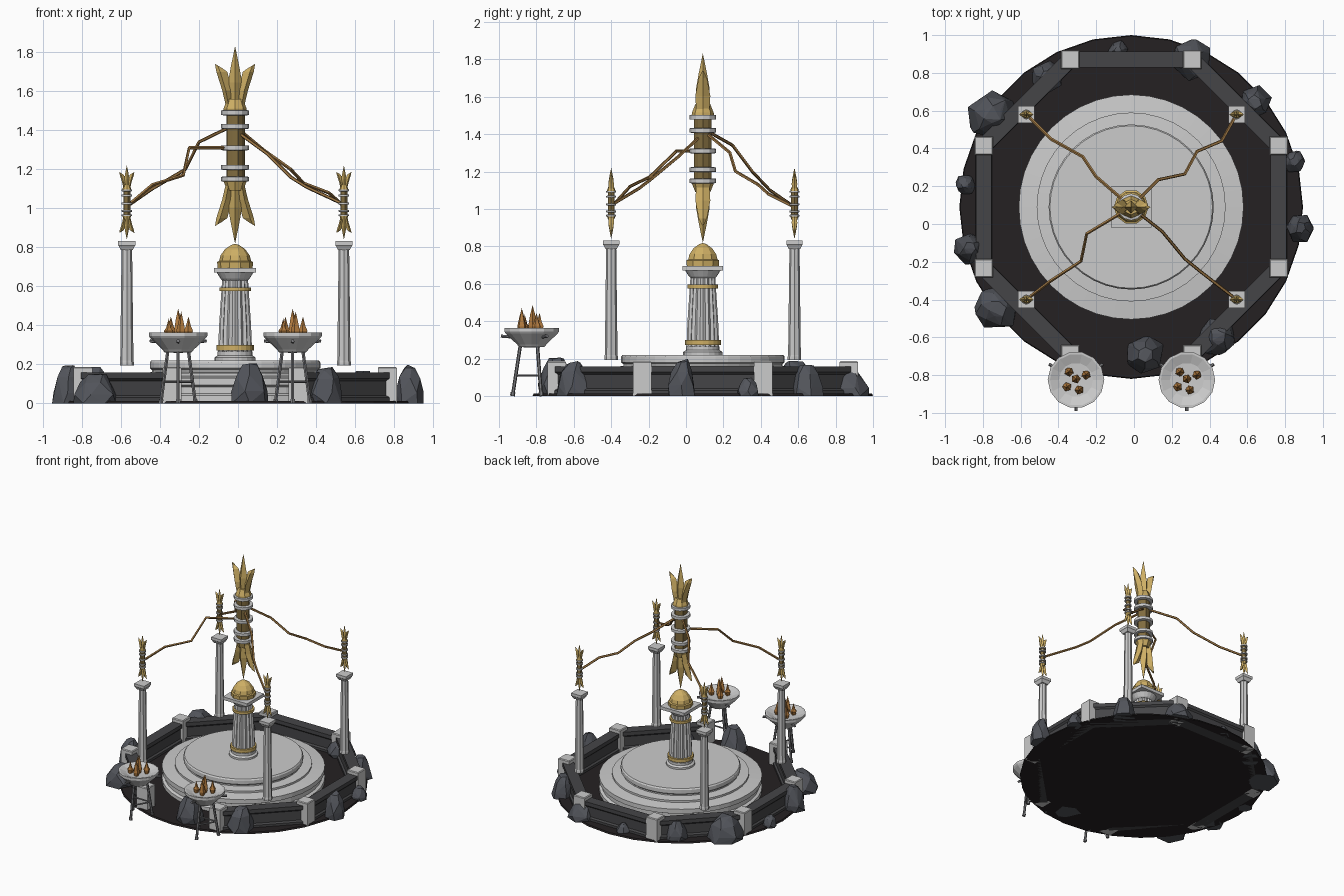
import bpy, bmesh, math, random
from math import sin, cos, pi
from mathutils import Vector

if "Cube" in bpy.data.objects:
    bpy.data.objects.remove(bpy.data.objects["Cube"])

random.seed(7)
CX, CY = -0.015, 0.09          # shared centre of all round parts


def material(name, r, g, b):
    m = bpy.data.materials.new(name)
    m.diffuse_color = (r, g, b, 1)
    m.use_nodes = True
    m.node_tree.nodes["Principled BSDF"].inputs["Base Color"].default_value = m.diffuse_color
    return m


GOLD = material("gold", 0.62, 0.43, 0.13)
OLD_GOLD = material("old_gold", 0.22, 0.15, 0.05)
BRONZE = material("bronze", 0.35, 0.19, 0.06)
EMBER = material("ember", 0.45, 0.2, 0.05)
ROCK = material("rock", 0.085, 0.09, 0.105)
WALL = material("wall_stone", 0.06, 0.06, 0.064)
SOIL = material("soil", 0.018, 0.015, 0.016)
IRON = material("iron", 0.2, 0.2, 0.21)


def finish(name, bm, mat):
    bmesh.ops.recalc_face_normals(bm, faces=bm.faces)
    me = bpy.data.meshes.new(name)
    bm.to_mesh(me)
    bm.free()
    ob = bpy.data.objects.new(name, me)
    bpy.context.collection.objects.link(ob)
    if mat:
        me.materials.append(mat)
    return ob


def loft(name, rings, mat=None):
    """Skin a list of equal point rings and cap both ends."""
    bm = bmesh.new()
    vs = [[bm.verts.new(p) for p in r] for r in rings]
    n = len(vs[0])
    for a, b in zip(vs, vs[1:]):
        for i in range(n):
            j = (i + 1) % n
            bm.faces.new((a[i], a[j], b[j], b[i]))
    bm.faces.new(vs[0][::-1])
    bm.faces.new(vs[-1])
    bmesh.ops.remove_doubles(bm, verts=bm.verts, dist=1e-5)
    return finish(name, bm, mat)


def lathe(name, profile, sides, loc, mat=None, flute=1.0, turn=0.0):
    x, y, z0 = loc
    rings = []
    for r, z in profile:
        ring = []
        for i in range(sides):
            a = 2 * pi * i / sides + turn
            k = r * (flute if i % 2 else 1)
            ring.append((x + k * cos(a), y + k * sin(a), z0 + z))
        rings.append(ring)
    return loft(name, rings, mat)


def square(name, profile, loc, mat=None):
    return lathe(name, [(r * math.sqrt(2), z) for r, z in profile], 4, loc, mat, turn=pi / 4)


def rod(name, pts, r, mat=None, sides=5):
    pts = [Vector(p) for p in pts]
    rings = []
    for i, p in enumerate(pts):
        d = (pts[min(i + 1, len(pts) - 1)] - pts[max(i - 1, 0)]).normalized()
        u = d.cross(Vector((0.12, 0.31, 1) if abs(d.z) < 0.8 else (1, 0, 0))).normalized()
        v = d.cross(u)
        rings.append([p + r * (u * cos(2 * pi * k / sides) + v * sin(2 * pi * k / sides))
                      for k in range(sides)])
    return loft(name, rings, mat)


# --- ground disc and stepped platform
lathe("ground_disc", [(0.91, 0.0), (0.905, 0.012)], 28, (CX, CY, 0), SOIL, turn=pi / 2)
lathe("platform", [(0.595, 0.005), (0.595, 0.04), (0.575, 0.05), (0.575, 0.085), (0.595, 0.095),
                   (0.595, 0.13), (0.5, 0.14), (0.5, 0.155), (0.425, 0.16), (0.425, 0.17),
                   (0.437, 0.18), (0.437, 0.21), (0.43, 0.22)], 40, (CX, CY, 0))

# --- octagonal wall, open at the front
posts = [Vector((CX + 0.845 * cos(a), CY + 0.845 * sin(a), 0))
         for a in (-pi / 2 + pi / 8 + k * pi / 4 for k in range(8))]
for p in posts:
    square("wall_post", [(0.049, 0.0), (0.049, 0.18), (0.044, 0.186)], p)
for a, b in zip(posts, posts[1:]):
    side = (b - a).normalized().cross(Vector((0, 0, 1)))
    section = [(-0.043, 0), (0.043, 0), (0.043, 0.03), (0.03, 0.04), (0.03, 0.115), (0.042, 0.127),
               (0.042, 0.157), (-0.042, 0.157), (-0.042, 0.127), (-0.03, 0.115), (-0.03, 0.04),
               (-0.043, 0.03)]
    loft("wall_segment", [[e + side * s + Vector((0, 0, z)) for s, z in section]
                          for e in (a, b)], WALL)

# --- boulders: convex hulls of jittered rings (x, y, radius, height)
for x, y, r, h in [(-.46, .78, .09, .16), (-.75, .58, .13, .19), (-.895, .21, .055, .09),
                   (-.87, -.13, .085, .2), (-.725, -.45, .115, .155), (.06, -.69, .105, .21),
                   (.445, -.6, .1, .19), (.88, -.02, .08, .2), (.85, .33, .06, .1),
                   (.64, .645, .09, .17), (.31, .87, .11, .15), (-.085, .92, .05, .08)]:
    bm = bmesh.new()
    for k, z in ((0.95, 0), (1.0, 0.3), (0.72, 0.72), (0.4, 1.0)):
        turn = random.random()
        for i in range(6):
            a = turn + i * pi / 3
            q = r * k * random.uniform(0.86, 1.1)
            zz = h * z * (random.uniform(0.88, 1.0) if z else 0)
            bm.verts.new((x + q * cos(a), y + q * sin(a), zz))
    res = bmesh.ops.convex_hull(bm, input=bm.verts)
    bmesh.ops.delete(bm, geom=[g for g in res["geom_interior"] if isinstance(g, bmesh.types.BMVert)],
                     context="VERTS")
    finish("boulder", bm, ROCK)

# --- central pedestal
C = (CX, CY, 0)
lathe("pedestal_base", [(.105, .22), (.105, .235), (.09, .245), (.09, .265)], 20, C)
lathe("pedestal_shaft", [(.088, .25), (.082, .4), (.066, .64)], 32, C, flute=0.88)
lathe("pedestal_lower_band", [(.096, .272), (.096, .298)], 20, C, GOLD)
lathe("pedestal_upper_band", [(.081, .575), (.081, .595)], 20, C, GOLD)
lathe("pedestal_neck", [(.065, .63), (.075, .64), (.095, .672)], 20, C)
square("pedestal_slab", [(.108, .67), (.108, .695)], C)
lathe("pedestal_dome", [(.09, .695), (.092, .725), (.082, .73), (.075, .758), (.052, .79),
                        (.02, .812), (0, .818)], 10, C, GOLD)


def ornament(label, loc, s):
    """Banded core with a symmetric crown of blades at both ends."""
    lathe(label + "_core", [(.05 * s, -.2 * s), (.05 * s, .2 * s)], 10, loc, OLD_GOLD, flute=0.9)
    for z in (.165, .095, -.015, -.115, -.175):
        lathe(label + "_ring", [(.062 * s, (z - .013) * s), (.071 * s, (z - .011) * s),
                                (.071 * s, (z + .011) * s), (.062 * s, (z + .013) * s)], 12, loc)
    for up in (1, -1):
        lathe(label + "_collar", [(.06 * s, .175 * s * up), (.058 * s, .19 * s * up),
                                  (.04 * s, .235 * s * up)], 8, loc, GOLD)
        lathe(label + "_spike", [(.03 * s, .19 * s * up), (.036 * s, .32 * s * up),
                                 (.022 * s, .4 * s * up), (0, .507 * s * up)], 4, loc, GOLD)
        for side in (1, -1):
            rings = []
            for x, z, hx, hy in ((.025, .19, .02, .035), (.04, .28, .026, .04),
                                 (.068, .375, .028, .022), (.085, .405, .018, .006)):
                lean = .012 * (z > .4)
                rings.append([Vector(loc) + s * Vector((side * (x + dx), dy, up * (z + dx * lean * 50)))
                              for dx, dy in ((hx, 0), (hx * .3, hy), (-hx, 0), (hx * .3, -hy))])
            loft(label + "_blade", rings, GOLD)


ornament("central_ornament", (CX, CY, 1.325), 1.0)

# --- four outer columns, each with a small ornament
for x in (-.57, .543):
    for y in (-.4, .58):
        lathe("column_shaft", [(.036, .193), (.036, .21), (.034, .22), (.027, .79)], 16, (x, y, 0),
              flute=0.9)
        square("column_capital", [(.03, .785), (.04, .805), (.044, .81), (.044, .832)], (x, y, 0))
        ornament("small_ornament", (x, y, 1.03), 0.376)

# --- bent wires linking the ornaments
for path in ([(-.57, .58, 1.01), (-.44, .45, 1.1), (-.27, .355, 1.2), (-.2, .25, 1.34), (CX, CY, 1.43)],
             [(-.57, -.4, 1.01), (-.44, -.3, 1.12), (-.28, -.195, 1.17), (-.25, -.05, 1.31),
              (CX, CY, 1.31)],
             [(.543, .58, 1.01), (.465, .44, 1.08), (.335, .385, 1.13), (.27, .265, 1.2),
              (.13, .235, 1.3), (CX, CY, 1.42)],
             [(.543, -.4, 1.02), (.35, -.25, 1.11), (.27, -.185, 1.16), (.15, -.04, 1.28),
              (CX, CY, 1.4)]):
    rod("wire", path, 0.009, BRONZE)

# --- two braziers on tripods
for bx in (-.307, .28):
    B = Vector((bx, -.825, 0))
    lathe("brazier_bowl", [(0, .258), (.07, .262), (.08, .275), (.143, .335), (.15, .345), (.15, .364),
                           (.138, .364), (.09, .345), (0, .34)], 14, B)
    around = [Vector((cos(a), sin(a), 0)) for a in (-pi / 2, pi / 6, pi * 5 / 6)]
    for i, d in enumerate(around):
        up = Vector((0, 0, 1))
        nxt = around[(i + 1) % 3]
        rod("brazier_leg", [B + d * .06 + up * .275, B + d * .1 + up * .015], .0095, IRON, 6)
        rod("brazier_foot", [B + d * .1 + up * .02, B + d * .103], .013, IRON, 6)
        rod("brazier_brace", [B + d * .085 + up * .11, B + nxt * .085 + up * .11], .006, IRON)
        rod("brazier_handle", [B + d * .1 + up * .315, B + d * .165 + up * .32], .009, IRON, 6)
    for fx, fy, top in ((-.037, .042, .445), (0, .005, .485), (.053, .026, .445),
                        (.016, -.053, .47), (-.048, -.037, .435)):
        lathe("brazier_flame", [(.014, .335), (.025, .372), (.014, top - .05), (0, top)], 5,
              B + Vector((fx, fy, 0)), EMBER, turn=fx * 40)
